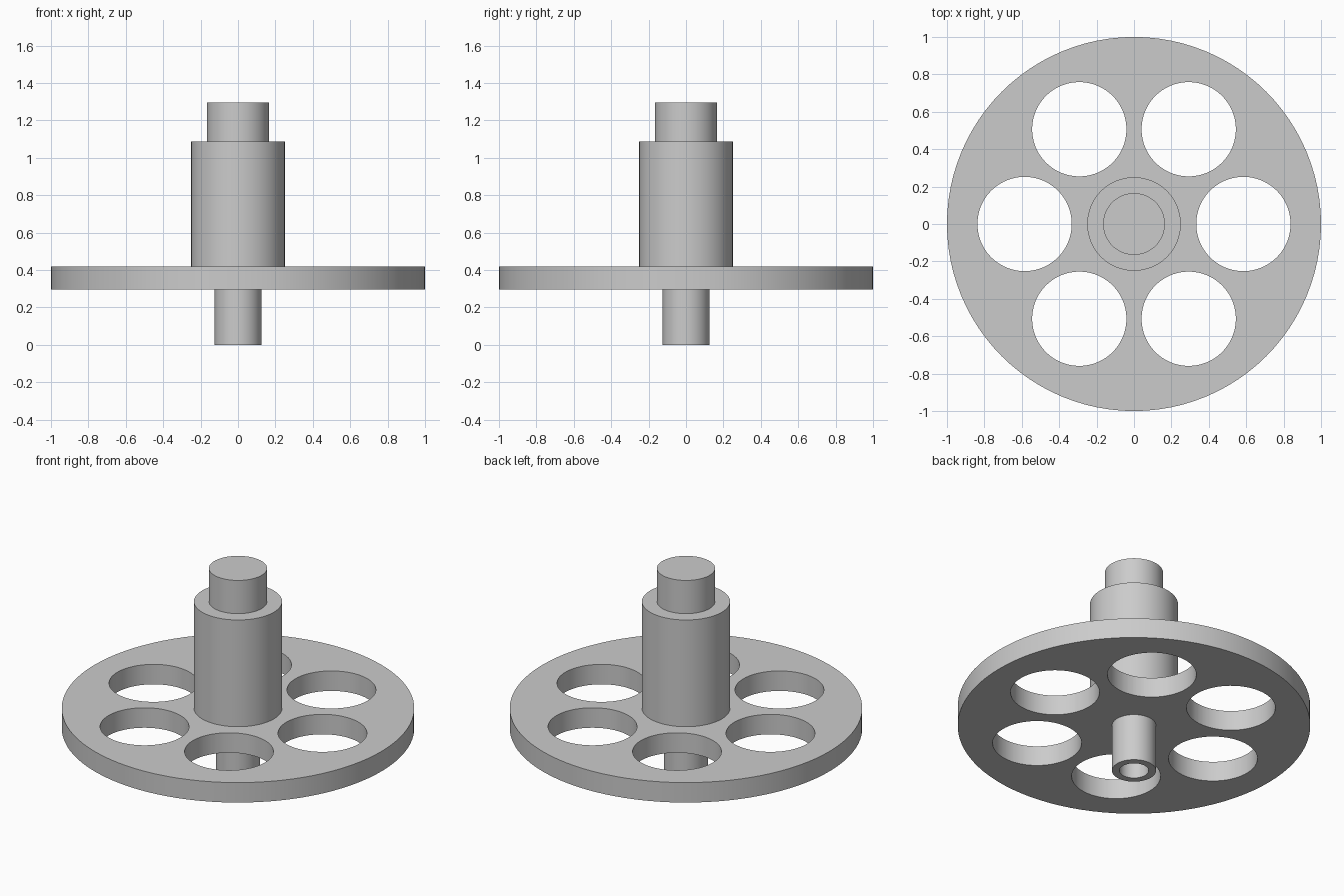
import bpy, bmesh
from math import cos, sin, pi, radians

cube = bpy.data.objects.get("Cube")
if cube:
    bpy.data.objects.remove(cube, do_unlink=True)

SEGMENTS = 96
grey = bpy.data.materials.new("plain grey")
grey.use_nodes = True
colour = (0.6, 0.6, 0.6, 1)
grey.diffuse_color = colour
grey.node_tree.nodes["Principled BSDF"].inputs["Base Color"].default_value = colour


def lathe(name, profile, x=0, y=0):
    """Spin a (radius, z) profile round a vertical axis; its ends close on the axis."""
    mesh = bpy.data.meshes.new(name)
    bm = bmesh.new()
    verts = [bm.verts.new((r, 0, z)) for r, z in profile]
    edges = [bm.edges.new(pair) for pair in zip(verts, verts[1:])]
    bmesh.ops.spin(bm, geom=verts + edges, cent=(0, 0, 0), axis=(0, 0, 1),
                   angle=2 * pi, steps=SEGMENTS)
    bmesh.ops.remove_doubles(bm, verts=bm.verts, dist=1e-5)
    bmesh.ops.recalc_face_normals(bm, faces=bm.faces)
    bm.to_mesh(mesh)
    bm.free()
    mesh.materials.append(grey)
    obj = bpy.data.objects.new(name, mesh)
    obj.location = (x, y, 0)
    bpy.context.collection.objects.link(obj)
    return obj


def activate(obj):
    bpy.ops.object.select_all(action='DESELECT')
    obj.select_set(True)
    bpy.context.view_layer.objects.active = obj


def cylinder(name, radius, bottom, top, x=0, y=0):
    return lathe(name, [(0, bottom), (radius, bottom), (radius, top), (0, top)], x, y)


# Flat disc with a ring of six round holes
disc = cylinder("disc", 1, 0.295, 0.42)
for i in range(6):
    a = i * pi / 3
    cutter = cylinder("hole_cutter", 0.252, 0.2, 0.5, 0.585 * cos(a), 0.585 * sin(a))
    cutter.hide_render = True
    activate(disc)
    cut = disc.modifiers.new("hole", 'BOOLEAN')
    cut.operation = 'DIFFERENCE'
    cut.solver = 'EXACT'
    cut.object = cutter
    bpy.ops.object.modifier_apply(modifier=cut.name)
    bpy.data.objects.remove(cutter, do_unlink=True)

# Stepped shaft above the disc
shaft = lathe("stepped_shaft", [(0, 0.42), (0.25, 0.42), (0.25, 1.088),
                                (0.165, 1.088), (0.165, 1.296), (0, 1.296)])

# Hollow stub below the disc, with a blind bore
stub = lathe("hollow_stub", [(0, 0.295), (0.125, 0.295), (0.125, 0),
                             (0.083, 0), (0.083, 0.29), (0, 0.29)])

for part in (disc, shaft, stub):
    activate(part)
    bpy.ops.object.shade_smooth_by_angle(angle=radians(30))
